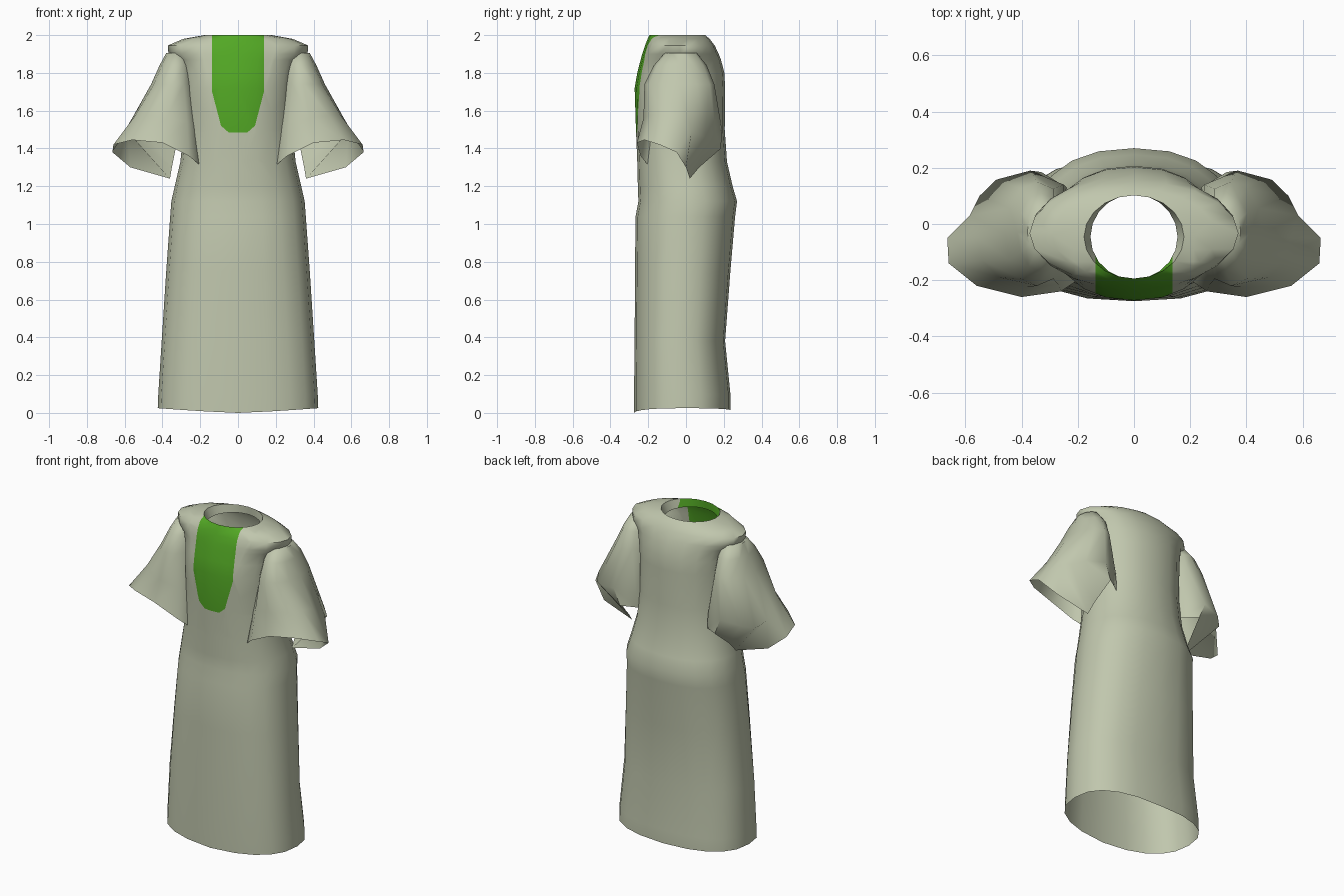
import bpy, bmesh, math
from mathutils import Vector

if "Cube" in bpy.data.objects:
    bpy.data.objects.remove(bpy.data.objects["Cube"])


def material(name, rgb):
    m = bpy.data.materials.new(name)
    m.diffuse_color = (*rgb, 1)
    m.use_nodes = True
    m.node_tree.nodes["Principled BSDF"].inputs["Base Color"].default_value = m.diffuse_color
    return m


cloth = material("pale sage cloth", (0.53, 0.57, 0.42))
green = material("leaf green", (0.085, 0.39, 0.018))


def loft(rings, cap_last=False):
    """Skin a list of equal-length closed rings."""
    bm = bmesh.new()
    rows = [[bm.verts.new(p) for p in r] for r in rings]
    n = len(rings[0])
    for a, b in zip(rows, rows[1:]):
        for i in range(n):
            j = (i + 1) % n
            bm.faces.new((a[i], a[j], b[j], b[i]))
    if cap_last:
        bm.faces.new(rows[-1])
    bmesh.ops.recalc_face_normals(bm, faces=bm.faces[:])
    return bm


def finish(bm, name, mats, angle):
    me = bpy.data.meshes.new(name)
    bm.to_mesh(me)
    bm.free()
    for m in mats:
        me.materials.append(m)
    ob = bpy.data.objects.new(name, me)
    bpy.context.collection.objects.link(ob)
    bpy.ops.object.select_all(action='DESELECT')
    ob.select_set(True)
    bpy.context.view_layer.objects.active = ob
    bpy.ops.object.shade_smooth_by_angle(angle=math.radians(angle))
    return ob


def spow(v, e):
    return math.copysign(abs(v) ** e, v)


def body_ring(z, hw, yf, yb, e, n=20):
    cy, ry = (yf + yb) / 2, (yb - yf) / 2
    pts = []
    for i in range(n):
        a = 2 * math.pi * i / n
        c, s = math.cos(a), math.sin(a)
        # the hem dips at the front centre
        dz = 0 if z > 0 else (0.025 * abs(c) if s < 0 else 0.015 + 0.01 * abs(c))
        pts.append((hw * spow(c, e), cy + ry * spow(s, e), z + dz))
    return pts


# Robe body: height, half width, front y, back y, squareness
BODY = [
    (0.00, 0.425, -0.275, 0.235, 0.80), (0.10, 0.422, -0.275, 0.235, 0.80),
    (0.38, 0.404, -0.272, 0.207, 0.82), (0.75, 0.380, -0.270, 0.235, 0.85),
    (1.04, 0.359, -0.267, 0.260, 0.88), (1.12, 0.353, -0.252, 0.270, 0.88),
    (1.20, 0.335, -0.255, 0.247, 0.90), (1.33, 0.305, -0.258, 0.217, 0.90),
    (1.50, 0.288, -0.265, 0.205, 0.90), (1.72, 0.290, -0.272, 0.207, 0.90),
    (1.80, 0.300, -0.258, 0.203, 0.92), (1.87, 0.325, -0.240, 0.185, 0.95),
    (1.90, 0.368, -0.232, 0.173, 1.0), (1.945, 0.372, -0.217, 0.152, 1.0),
    (1.98, 0.290, -0.203, 0.125, 1.0), (2.00, 0.178, -0.194, 0.102, 1.0),
    (1.95, 0.155, -0.197, 0.105, 1.0),
]
bm = loft([body_ring(*r) for r in BODY])

# Chest panel: cut its outline into the front, then paint the faces inside it
OUTLINE = [(0.137, 2.1), (0.137, 1.70), (0.09, 1.52), (0.05, 1.485),
           (-0.05, 1.485), (-0.09, 1.52), (-0.137, 1.70), (-0.137, 2.1)]
planes = []
for (x0, z0), (x1, z1) in zip(OUTLINE, OUTLINE[1:]):
    planes.append((Vector((x0, 0, z0)), Vector((-(z1 - z0), 0, x1 - x0)).normalized()))


def is_front(f):
    c = f.calc_center_median()
    return c.y < -0.05 and c.z > 1.4 and abs(c.x) < 0.26


for co, no in planes:
    faces = [f for f in bm.faces if is_front(f)]
    geom = set(faces)
    for f in faces:
        geom.update(f.edges)
        geom.update(f.verts)
    bmesh.ops.bisect_plane(bm, geom=list(geom), dist=1e-5, plane_co=co, plane_no=no)
centre = Vector((0, 0, 1.8))
for f in bm.faces:
    c = f.calc_center_median()
    if is_front(f) and all((c - co).dot(no) * (centre - co).dot(no) > 0 for co, no in planes):
        f.material_index = 1
finish(bm, "robe_body", [cloth, green], 55)


# Sleeves: flared cuff, elbow fold, then oval rings up to the shoulder
CUFF = [(.665, -.05, 1.38), (.66, -.14, 1.42), (.56, -.22, 1.445), (.40, -.26, 1.43),
        (.26, -.24, 1.36), (.20, -.20, 1.31), (.21, -.03, 1.32), (.24, .13, 1.39),
        (.33, .185, 1.40), (.35, .07, 1.30), (.36, .02, 1.24), (.57, .00, 1.30)]
FOLD = [(.555, -.05, 1.57), (.54, -.13, 1.58), (.48, -.19, 1.575), (.38, -.225, 1.56),
        (.27, -.215, 1.54), (.22, -.17, 1.50), (.22, -.03, 1.48), (.25, .14, 1.48),
        (.37, .19, 1.50), (.49, .158, 1.48), (.55, .10, 1.46), (.585, .03, 1.49)]
# centre x, centre y, half width, half depth, height
OVALS = [(.345, -.035, .115, .185, 1.74), (.33, -.03, .085, .14, 1.84),
         (.325, -.028, .055, .085, 1.905)]


def oval(cx, cy, rx, ry, z):
    return [(cx + rx * math.cos(a), cy - ry * math.sin(a), z)
            for a in (2 * math.pi * i / 12 for i in range(12))]


for side, sign in (("right", 1), ("left", -1)):
    rings = [CUFF, FOLD] + [oval(*o) for o in OVALS]
    rings = [[(sign * x, y, z) for x, y, z in r] for r in rings]
    finish(loft(rings, True), side + "_sleeve", [cloth], 60)
